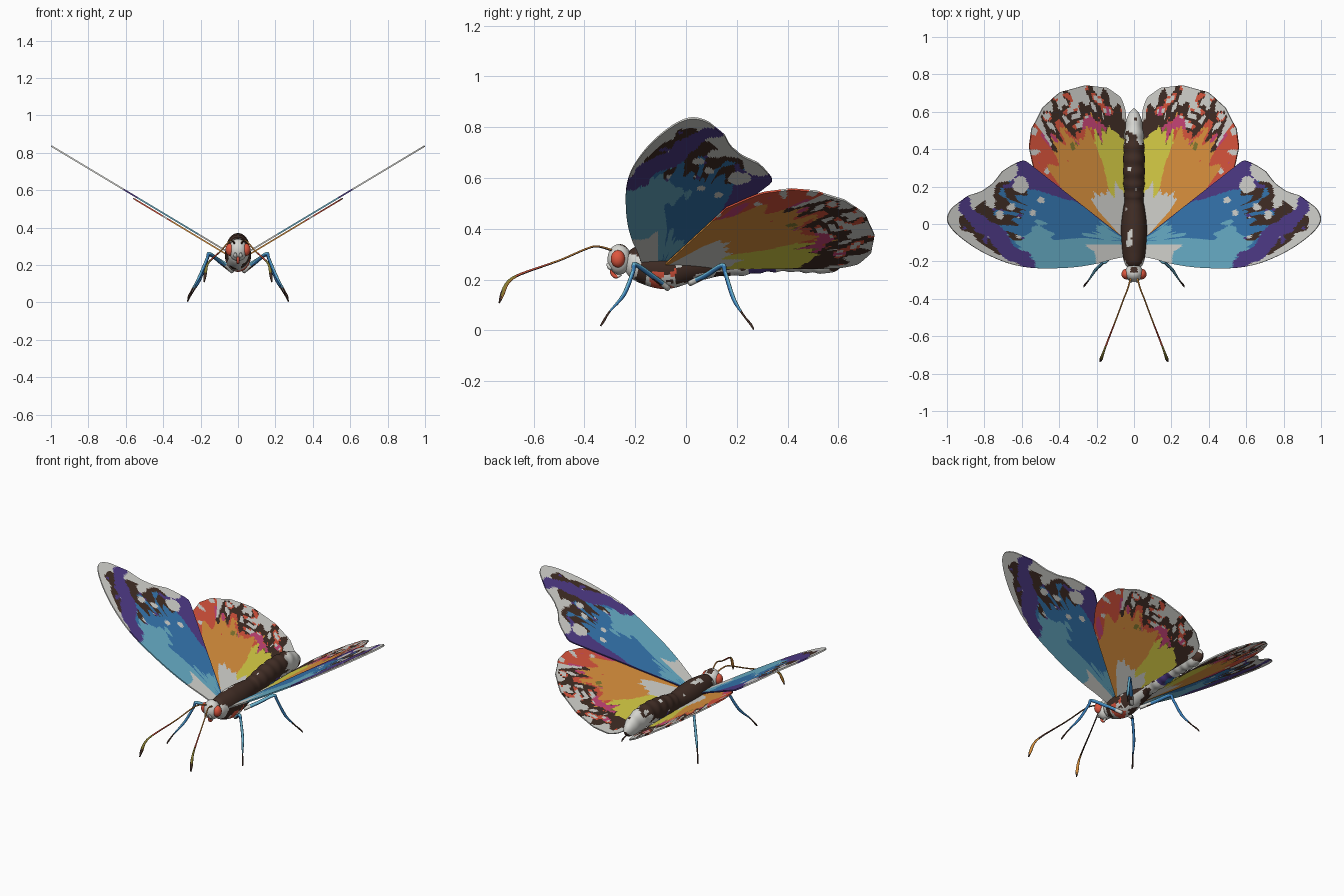
import bpy, bmesh, math
from mathutils import Vector, noise

if "Cube" in bpy.data.objects:
    bpy.data.objects.remove(bpy.data.objects["Cube"])

# ---------- flat colours ----------
RGB = {"white": (215, 215, 210), "brown": (66, 46, 38), "blue": (54, 121, 180), "light_blue": (106, 178, 204),
       "purple": (80, 60, 138), "red": (222, 86, 62), "orange": (226, 150, 64), "yellow": (222, 212, 72),
       "pink": (204, 70, 122), "olive": (135, 125, 50)}
NAMES = list(RGB)
MATS = []
for n, c in RGB.items():
    m = bpy.data.materials.new(n)
    m.diffuse_color = [((v / 255 + 0.055) / 1.055) ** 2.4 for v in c] + [1]
    m.use_nodes = True
    m.node_tree.nodes["Principled BSDF"].inputs["Base Color"].default_value = m.diffuse_color
    MATS.append(m)


def nz(x, y, s=0.0):
    return noise.noise(Vector((x, y, s)))


def spline(pts, sub):
    """Catmull-Rom resampling of a list of tuples."""
    out = []
    for i in range(len(pts) - 1):
        p0, p1, p2, p3 = pts[max(i - 1, 0)], pts[i], pts[i + 1], pts[min(i + 2, len(pts) - 1)]
        for k in range(sub):
            t = k / sub
            out.append(tuple(0.5 * (2 * b + (c - a) * t + (2 * a - 5 * b + 4 * c - d) * t * t
                                    + (3 * b - a - 3 * c + d) * t ** 3) for a, b, c, d in zip(p0, p1, p2, p3)))
    return out + [tuple(pts[-1])]


def finish(name, bm, rule, mirror=False, smooth=True):
    bm.normal_update()
    for f in bm.faces:
        f.material_index = NAMES.index(rule(f.calc_center_median(), f.normal))
        f.smooth = smooth
    me = bpy.data.meshes.new(name)
    bm.to_mesh(me)
    bm.free()
    for m in MATS:
        me.materials.append(m)
    ob = bpy.data.objects.new(name, me)
    bpy.context.collection.objects.link(ob)
    if mirror:
        ob.modifiers.new("mirror", "MIRROR").use_mirror_merge = False
    return ob


def loft(name, stations, rule, sub=3, sides=10, mirror=False, ripple=None):
    """Tube through stations (x, y, z, half width, half height)."""
    st = spline(stations, sub)
    bm = bmesh.new()
    rings = []
    for i, s in enumerate(st):
        tan = (Vector(st[min(i + 1, len(st) - 1)][:3]) - Vector(st[max(i - 1, 0)][:3])).normalized()
        side = tan.cross(Vector((0, 0, 1))).normalized()
        up = side.cross(tan)
        k = ripple(s[1]) if ripple else 1
        rings.append([bm.verts.new(Vector(s[:3]) + side * (math.cos(a) * s[3] * k) + up * (math.sin(a) * s[4] * k))
                      for a in (2 * math.pi * j / sides for j in range(sides))])
    for a, b in zip(rings, rings[1:]):
        for j in range(sides):
            bm.faces.new((a[j], a[(j + 1) % sides], b[(j + 1) % sides], b[j]))
    bm.faces.new(rings[0])
    bm.faces.new(rings[-1])
    bmesh.ops.recalc_face_normals(bm, faces=bm.faces)
    return finish(name, bm, rule, mirror)


def ball(name, loc, scale, rule, mirror=False):
    bm = bmesh.new()
    bmesh.ops.create_uvsphere(bm, u_segments=32, v_segments=20, radius=1)
    for v in bm.verts:
        v.co = Vector(loc) + Vector([a * b for a, b in zip(v.co, scale)])
    return finish(name, bm, rule, mirror)


def wing(name, origin, outline, sub, rings, z0, scallop, paint):
    """Flat tilted wing as a polar grid around its root, painted face by face."""
    edge = spline(outline, sub)
    ox, oy = origin
    bm = bmesh.new()
    grid, tones = [], []
    for i, (x, y) in enumerate(edge):
        k = 1 - scallop(i / (len(edge) - 1))
        row = []
        for j in range(1, rings + 1):
            t = k * j / rings
            px, py = ox + (x - ox) * t, oy + (y - oy) * t
            row.append(bm.verts.new((px, py, z0 + 0.6 * px)))
        grid.append(row)
    centre = bm.verts.new((ox, oy, z0 + 0.6 * ox))
    for a, b in zip(grid, grid[1:]):
        fs = [bm.faces.new((centre, a[0], b[0]))]
        fs += [bm.faces.new((a[j], a[j + 1], b[j + 1], b[j])) for j in range(rings - 1)]
        for j, f in enumerate(fs):
            c = f.calc_center_median()
            ang = math.degrees(math.atan2(c.y - oy, c.x - ox))
            tones.append(paint(c.x, c.y, math.hypot(c.x - ox, c.y - oy), ang, (j + 0.5) / rings))
    it = iter(tones)
    ob = finish(name, bm, lambda c, n: next(it), True, False)
    sol = ob.modifiers.new("thickness", "SOLIDIFY")
    sol.thickness, sol.offset = 0.008, 0
    return ob


# ---------- forewings ----------
SPOTS = [(.605, .215, .038), (.77, .12, .03), (.66, .09, .026), (.72, .05, .02), (.545, .06, .016), (.5, .13, .012)]


def paint_fore(x, y, r, a, t):
    st = nz(a * 0.25, r * 5)             # streaks along the veins
    bl = nz(x * 9, y * 9, 4)             # blotches
    fine = nz(x * 22, y * 22, 6)
    if r < 0.21 + 0.06 * bl and y < -0.11:
        return "white"
    for sx, sy, sr in SPOTS:
        if math.hypot(x - sx, y - sy) < sr * (1 + 0.7 * bl + .5 * fine):
            return "white"
    if x > 0.94 + 0.04 * bl:             # pale tip
        return "white"
    if a > 38.4 - 14 * max(0, r - .3) / .4 + 3 * st and r < .71 + .05 * bl:
        return "purple"
    d = (x - 0.6 - (y + 0.2) * 1.06) * 0.69 + 0.04 * bl   # distance beyond the diagonal stripe
    if x > 0.53 and abs(d) < 0.042 + .02 * st and y < .15:
        return "purple"
    if d > 0 and x > 0.53:               # leading side of the tip
        return "white" if t > 0.93 + .1 * bl else "purple" if fine > .35 else "brown" if bl < .35 else "white"
    if r + 0.2 * st > 0.61 and y > -.07 + .1 * bl:   # dark outer band
        if t > 0.93 + 0.14 * bl:
            return "white"
        if st > 0.22 and r < 0.74:
            return "blue" if fine < .3 else "purple"
        return "purple" if r > .66 and fine > .38 else "white" if fine > .5 else "brown"
    low = -0.045 + 0.1 * st + 0.08 * bl
    return "light_blue" if y < low and (r < .62 + .2 * st) else "blue"


wing("forewings", (0.03, -0.095),
     [(.05, -.175), (.12, -.19), (.2, -.212), (.31, -.23), (.43, -.237), (.55, -.234), (.66, -.213), (.77, -.17),
      (.86, -.12), (.94, -.06), (.985, -.01), (.998, .035), (.97, .09), (.91, .14), (.84, .17), (.78, .2),
      (.73, .255), (.67, .31), (.6, .338), (.57, .33)],
     9, 80, 0.237, lambda u: 0.008 * abs(math.sin(u * 40)) if 0.62 < u < 0.95 else 0, paint_fore)


# ---------- hindwings ----------
def paint_hind(x, y, r, a, t):
    st = nz(a * 0.22, r * 3, 7)
    fine = nz(a * 0.35, r * 5, 2)
    bl = nz(x * 14, y * 14, 9)
    if r < 0.29 + 0.1 * st and a > 48:
        return "white"
    if a < 53 + 8 * st:                   # outer red side
        if t > 0.77 + 0.15 * st:
            return "white" if bl > 0.42 else "pink" if fine > 0.25 and t < .93 else "red"
        return "orange"
    e = t + 0.22 * fine
    if e > 0.93 + 0.16 * bl:
        return "white"
    if e > 0.81:
        return "brown" if bl < 0.24 else "white" if bl > .36 else "red"
    if e > 0.72:
        return "pink" if bl > 0.16 else "red" if bl < -.05 and a < 78 else "orange" if a < 75 else "brown"
    if e > .66 and bl > .4:
        return "olive"
    return "yellow" if a > 71 + 10 * st else "orange"


wing("hindwings", (0.04, -0.1),
     [(.44, .16), (.525, .28), (.555, .37), (.56, .45), (.54, .53), (.49, .62), (.42, .69), (.32, .732), (.21, .742),
      (.13, .722), (.075, .68), (.05, .62), (.042, .54)],
     13, 66, 0.22, lambda u: 0.008 * abs(math.sin(u * 30)), paint_hind)


# ---------- body ----------
def paint_body(c, n):
    bl = nz(c.x * 18, c.y * 14, c.z * 18)
    if c.y > 0.44 + 0.08 * bl:
        return "brown" if bl > 0.28 or (n.z > .5 and bl > .1) else "white"
    if c.y < -.19 + .03 * bl:
        return "white" if n.z < .5 else "brown"
    if n.z < -0.35 + 0.4 * bl:
        if c.y < -0.04:
            return "red" if bl > 0.12 else "white" if bl > -.3 else "brown"
        if 0.25 < c.y < 0.35:
            return "purple" if bl > 0.05 else "blue"
        if c.y >= .35:
            return "white"
        return "white" if bl > -0.05 and n.z < -.5 else "brown"
    return "white" if bl > 0.5 else "brown"


loft("body", [(0, y, z, w, h) for y, z, w, h in [
    (-.235, .275, .03, .035), (-.21, .27, .05, .06), (-.15, .258, .064, .08), (-.08, .253, .07, .09),
    (0, .262, .068, .078), (.08, .268, .058, .065), (.13, .272, .05, .058), (.2, .28, .055, .065),
    (.3, .295, .058, .067), (.4, .3, .056, .068), (.5, .292, .049, .066), (.58, .27, .034, .046),
    (.615, .262, .006, .01)]], paint_body, 10, 48, False,
    lambda y: 1 + (0.04 * math.sin(y * 95) if y > 0.14 else 0))

# ---------- head ----------
ball("head", (0, -.262, .28), (.05, .047, .06),
     lambda c, n: "brown" if abs(c.x) < .02 and n.z > .6 and c.y > -.26 else "white")
ball("eyes", (.041, -.268, .282), (.026, .028, .034), lambda c, n: "red", True)
loft("proboscis", [(0, -.292, .245, .008, .008), (0, -.29, .225, .008, .008), (0, -.275, .212, .008, .008),
                   (0, -.255, .222, .006, .006)], lambda c, n: "red" if c.y < -.27 else "white", 4, 8)
loft("palps", [(.012, -.28, .245, .01, .01), (.014, -.3, .25, .01, .01), (.014, -.31, .265, .004, .004)],
     lambda c, n: "white", 4, 8, True)


# ---------- antennae ----------
def paint_antenna(c, n):
    if c.y < -0.725:
        return "brown"
    if c.y < -.66:
        return "olive" if n.z > 0 else "orange"
    return "brown" if n.z < 0 else "orange" if c.y > -.55 else "red"


loft("antennae", [(.018, -.29, .315, .005, .005), (.035, -.35, .331, .004, .004), (.055, -.4, .318, .004, .004),
                  (.092, -.5, .275, .004, .004), (.15, -.65, .222, .005, .005), (.168, -.7, .19, .007, .007),
                  (.176, -.722, .145, .009, .009), (.181, -.735, .108, .003, .003)], paint_antenna, 4, 8, True)


# ---------- legs ----------
def paint_leg(c, n):
    if c.z < 0.08:
        return "brown"
    if c.x < 0.06:
        return "white"
    return "brown" if n.z < -.75 and c.z < .2 else "light_blue" if n.z > 0.3 else "blue"


for name, path in (("front_legs", [(.03, -.07, .165), (.09, -.13, .212), (.152, -.2, .26), (.166, -.208, .232),
                                   (.205, -.245, .14), (.242, -.3, .075), (.262, -.325, .035), (.268, -.336, .018)]),
                   ("back_legs", [(.03, .015, .185), (.09, .08, .218), (.152, .142, .256), (.166, .154, .228),
                                  (.203, .187, .125), (.238, .225, .062), (.262, .255, .024), (.27, .266, .004)])):
    radii = [.012, .011, .01, .008, .008, .004, .005, .003]
    loft(name, [p + (r, r) for p, r in zip(path, radii)], paint_leg, 4, 8, True)
